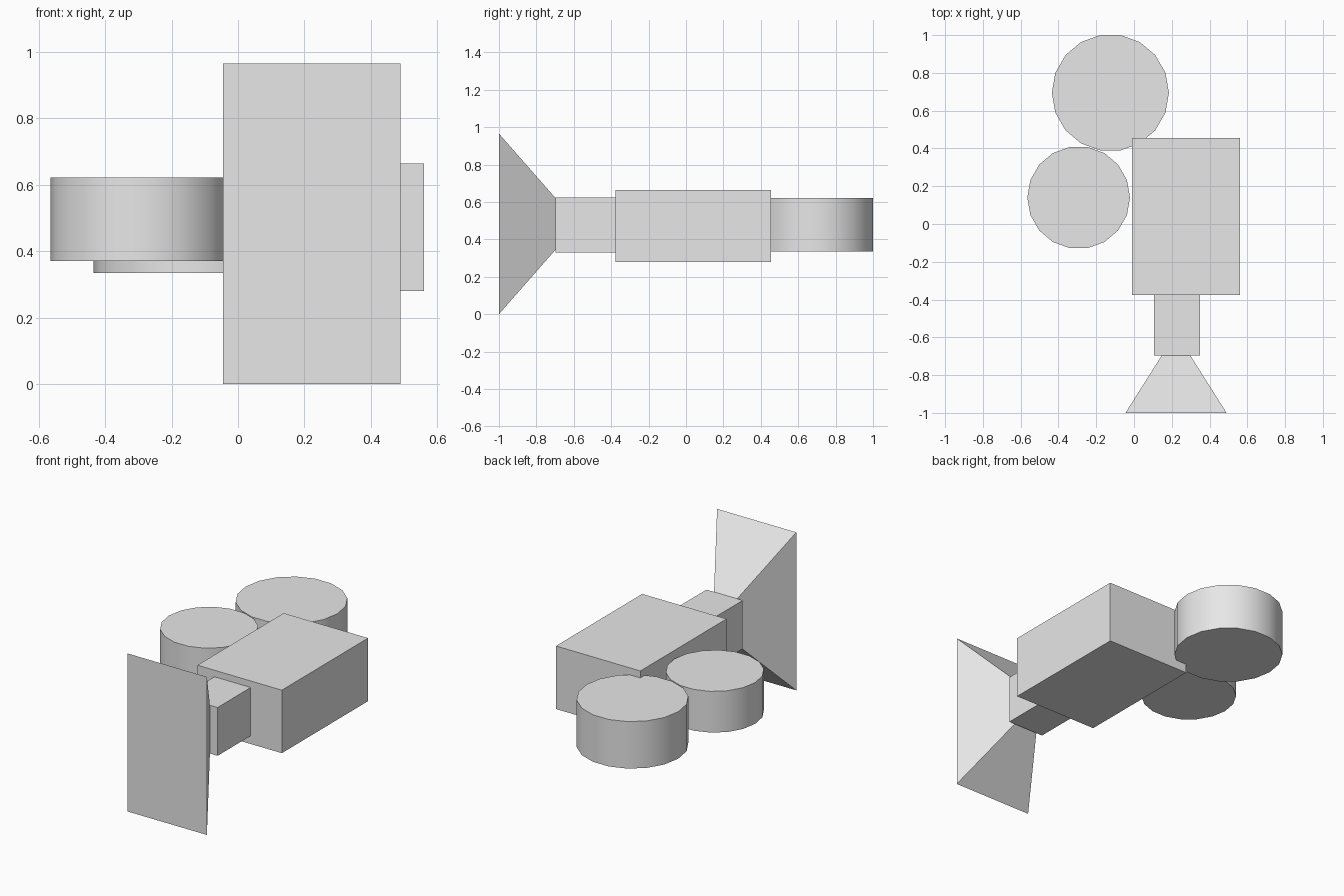
import bpy
import bmesh
import math

cube = bpy.data.objects.get("Cube")
if cube:
    bpy.data.objects.remove(cube, do_unlink=True)

# Single plain grey material
GREY = (0.8, 0.8, 0.8, 1.0)
grey = bpy.data.materials.new("plain_grey")
grey.use_nodes = True
grey.diffuse_color = GREY
grey.node_tree.nodes["Principled BSDF"].inputs["Base Color"].default_value = GREY


def finish(name, bm, location):
    """Turn a bmesh into a named, coloured object."""
    bmesh.ops.recalc_face_normals(bm, faces=bm.faces[:])
    mesh = bpy.data.meshes.new(name)
    bm.to_mesh(mesh)
    bm.free()
    mesh.materials.append(grey)
    obj = bpy.data.objects.new(name, mesh)
    obj.location = location
    bpy.context.collection.objects.link(obj)
    return obj


def block(name, x, y, z, back_scale=(1.0, 1.0)):
    """Box from (min, max) ranges; the back end can be tapered in x and z."""
    bm = bmesh.new()
    bmesh.ops.create_cube(bm, size=1.0)
    for v in bm.verts:
        sx, sz = back_scale if v.co.y > 0 else (1.0, 1.0)
        v.co.x *= (x[1] - x[0]) * sx
        v.co.y *= y[1] - y[0]
        v.co.z *= (z[1] - z[0]) * sz
    return finish(name, bm, [sum(r) / 2 for r in (x, y, z)])


def reel(name, x, y, radius, z):
    """Upright 18-sided drum with a corner on the x axis and smooth sides."""
    bm = bmesh.new()
    n = 18
    ring = [bm.verts.new((radius * math.cos(math.tau * i / n),
                          radius * math.sin(math.tau * i / n),
                          (z[0] - z[1]) / 2)) for i in range(n)]
    base = bm.faces.new(ring)
    top = bmesh.ops.extrude_face_region(bm, geom=[base], use_keep_orig=True)
    bmesh.ops.translate(bm, vec=(0, 0, z[1] - z[0]),
                        verts=[g for g in top["geom"] if isinstance(g, bmesh.types.BMVert)])
    obj = finish(name, bm, (x, y, (z[0] + z[1]) / 2))
    bpy.ops.object.select_all(action="DESELECT")
    obj.select_set(True)
    bpy.context.view_layer.objects.active = obj
    bpy.ops.object.shade_smooth_by_angle(angle=math.radians(30))
    return obj


# Camera body, lens barrel and flared hood
block("camera_body", (-0.01, 0.56), (-0.377, 0.455), (0.28, 0.665))
block("lens_barrel", (0.105, 0.35), (-0.697, -0.377), (0.33, 0.625))
block("lens_hood", (-0.045, 0.49), (-1.0, -0.697), (0.0, 0.965), back_scale=(0.285, 0.285))

# Film reels
reel("rear_reel", -0.125, 0.695, 0.31, (0.335, 0.622))
reel("front_reel", -0.293, 0.14, 0.272, (0.37, 0.622))
